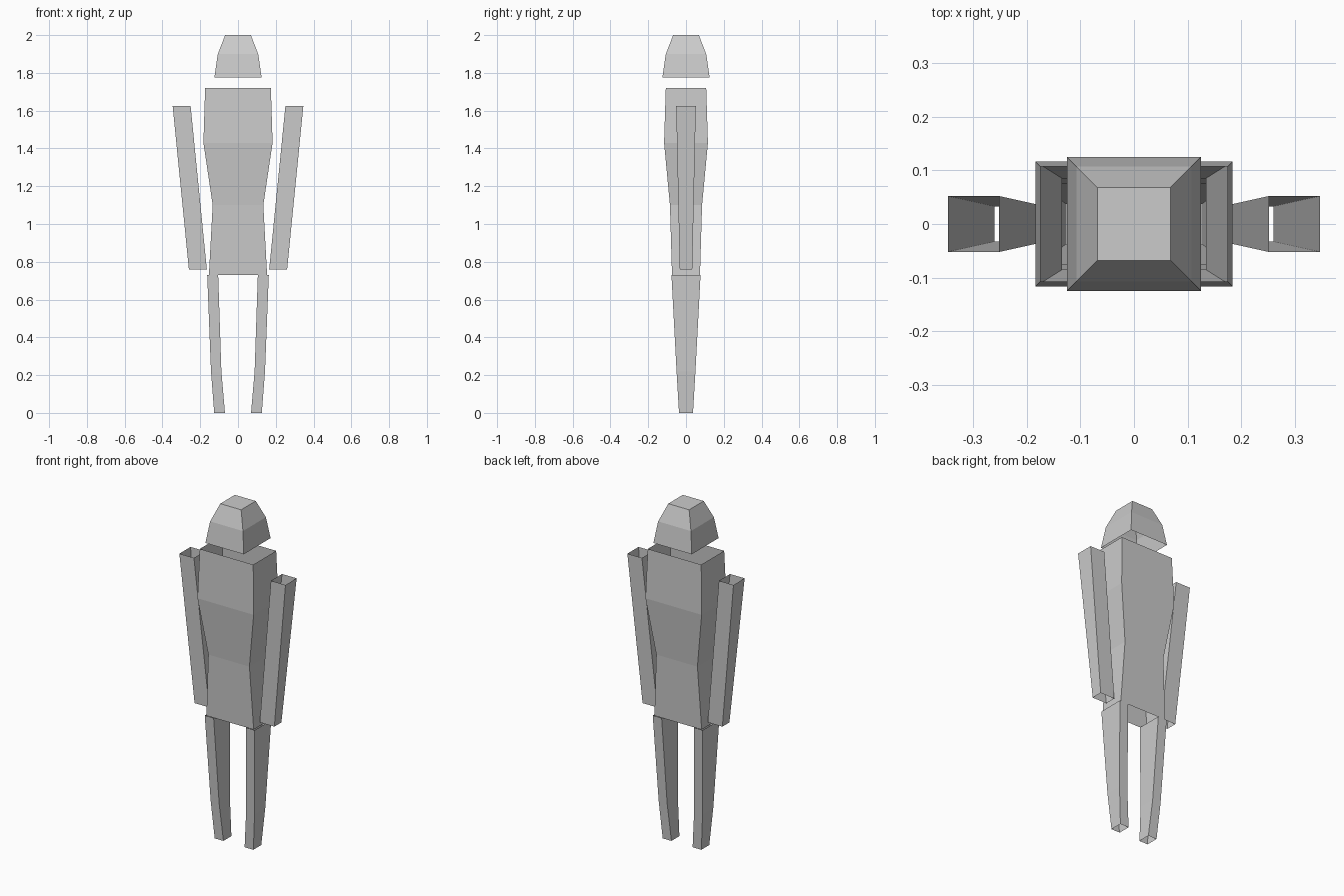
import bpy, bmesh

if "Cube" in bpy.data.objects:
    bpy.data.objects.remove(bpy.data.objects["Cube"])


def shell(name, rings, cap_top=False):
    """Square tube through rings of (z, x_min, x_max, half_depth), open at the ends."""
    bm = bmesh.new()
    loops = [[bm.verts.new(p) for p in ((x0, -d, z), (x1, -d, z), (x1, d, z), (x0, d, z))]
             for z, x0, x1, d in rings]
    for low, high in zip(loops, loops[1:]):
        for i in range(4):
            j = (i + 1) % 4
            bm.faces.new((low[i], low[j], high[j], high[i]))
    if cap_top:
        bm.faces.new(loops[-1])
    mesh = bpy.data.meshes.new(name)
    bm.to_mesh(mesh)
    bm.free()
    obj = bpy.data.objects.new(name, mesh)
    bpy.context.collection.objects.link(obj)
    return obj


def centred(rings):
    return [(z, -w, w, d) for z, w, d in rings]


# Head: tapered cap, open underneath
shell("head", centred([(1.775, 0.125, 0.125), (1.90, 0.107, 0.107), (2.0, 0.068, 0.068)]),
      cap_top=True)

# Torso: waisted tube, open at both ends
shell("torso", centred([(0.73, 0.154, 0.074), (1.10, 0.134, 0.085),
                        (1.43, 0.183, 0.116), (1.72, 0.174, 0.107)]))

# Arms and legs: open tapered tubes, one per side
arm = [(0.76, 0.165, 0.26, 0.033), (1.625, 0.251, 0.346, 0.052)]
leg = [(0.0, 0.069, 0.126, 0.037), (0.22, 0.088, 0.143, 0.050), (0.73, 0.105, 0.163, 0.077)]
for part, rings in (("arm", arm), ("leg", leg)):
    shell("right_" + part, rings)
    shell("left_" + part, [(z, -x1, -x0, d) for z, x0, x1, d in rings])
